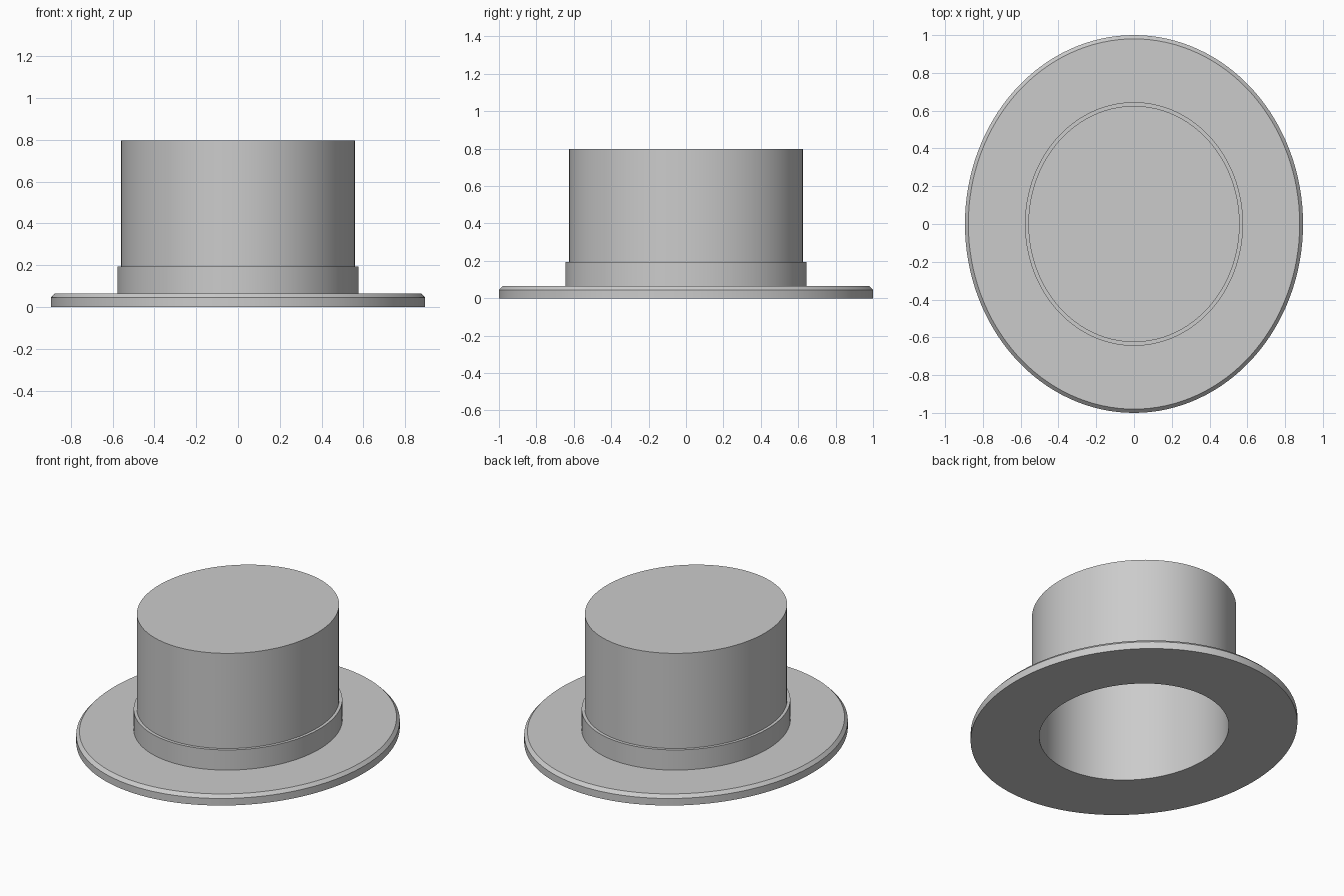
import bpy, bmesh, math

if "Cube" in bpy.data.objects:
    bpy.data.objects.remove(bpy.data.objects["Cube"])

SEGMENTS = 128
OVAL = 0.895  # width of the oval relative to its depth


def lathe(name, profile, closed=False):
    """Sweep (radius, z) points round an oval; radius 0 makes a cap centre."""
    bm = bmesh.new()
    rings = []
    for r, z in profile:
        if r == 0:
            rings.append([bm.verts.new((0, 0, z))] * SEGMENTS)
            continue
        angles = [2 * math.pi * i / SEGMENTS for i in range(SEGMENTS)]
        rings.append([bm.verts.new((OVAL * r * math.cos(a), r * math.sin(a), z))
                      for a in angles])
    pairs = list(zip(rings, rings[1:]))
    if closed:
        pairs.append((rings[-1], rings[0]))
    for lower, upper in pairs:
        for i in range(SEGMENTS):
            j = (i + 1) % SEGMENTS
            corners = [lower[i], lower[j], upper[j], upper[i]]
            bm.faces.new(list(dict.fromkeys(corners)))
    bmesh.ops.recalc_face_normals(bm, faces=bm.faces)
    mesh = bpy.data.meshes.new(name)
    bm.to_mesh(mesh)
    bm.free()
    obj = bpy.data.objects.new(name, mesh)
    bpy.context.collection.objects.link(obj)
    bpy.ops.object.select_all(action='DESELECT')
    obj.select_set(True)
    bpy.context.view_layer.objects.active = obj
    bpy.ops.object.shade_smooth_by_angle(angle=math.radians(30))
    return obj


# Hollow crown and bevelled brim, from the inner ceiling round to the outer top
lathe("crown_and_brim", [
    (0, 0.755), (0.58, 0.755), (0.58, 0),
    (1.0, 0), (1.0, 0.045), (0.98, 0.065),
    (0.625, 0.065), (0.625, 0.797), (0, 0.797),
])

# Hat band around the foot of the crown
lathe("hat_band", [
    (0.615, 0.06), (0.645, 0.06), (0.645, 0.193), (0.615, 0.193),
], closed=True)
